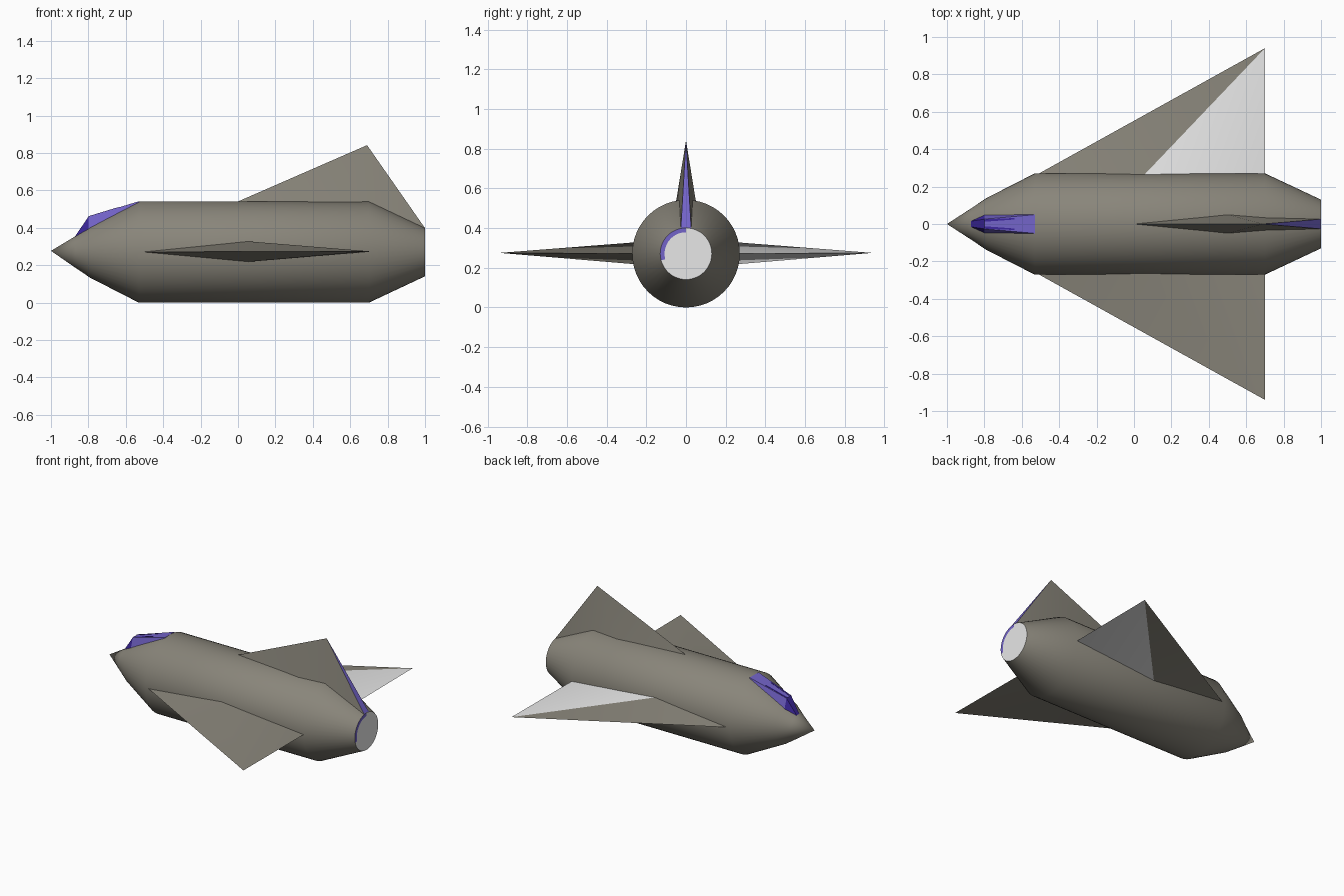
import bpy, bmesh, math

if "Cube" in bpy.data.objects:
    bpy.data.objects.remove(bpy.data.objects["Cube"])

AXIS = 0.271  # height of the fuselage centre line


def mat(name, rgb):
    m = bpy.data.materials.new(name)
    m.diffuse_color = (*rgb, 1)
    m.use_nodes = True
    m.node_tree.nodes["Principled BSDF"].inputs["Base Color"].default_value = m.diffuse_color
    return m


GREY = mat("warm_grey", (0.25, 0.235, 0.195))
WHITE = mat("white", (0.8, 0.8, 0.8))
VIOLET = mat("violet", (0.17, 0.125, 0.58))
INDIGO = mat("dark_indigo", (0.045, 0.02, 0.33))


def build(name, verts, faces, mats, rule=None, smooth=True):
    """Mesh object with outward normals; rule(face) gives the material slot."""
    bm = bmesh.new()
    vs = [bm.verts.new(v) for v in verts]
    for f in faces:
        bm.faces.new([vs[i] for i in f])
    bmesh.ops.recalc_face_normals(bm, faces=bm.faces)
    bm.normal_update()
    for f in bm.faces:
        f.material_index = rule(f) if rule else 0
    me = bpy.data.meshes.new(name)
    bm.to_mesh(me)
    bm.free()
    for m in mats:
        me.materials.append(m)
    if smooth:
        me.shade_smooth()
        me.set_sharp_from_angle(angle=math.radians(32))
    ob = bpy.data.objects.new(name, me)
    bpy.context.collection.objects.link(ob)
    return ob


# Fuselage: rings along x, closed by nose tip and exhaust disc
N = 48
rings = [(-0.87, 0.084), (-0.79, 0.138), (-0.53, 0.271), (0.70, 0.271),
         (1.0, 0.13), (1.0, 0.108)]
verts = [(x, r * math.sin(2 * math.pi * i / N), AXIS + r * math.cos(2 * math.pi * i / N))
         for x, r in rings for i in range(N)]
verts += [(-1.0, 0, 0.277), (1.0, 0, AXIS)]
nose, tail = len(verts) - 2, len(verts) - 1
faces = []
for i in range(N):
    j = (i + 1) % N
    faces.append((nose, i, j))
    for k in range(len(rings) - 1):
        faces.append((k * N + i, k * N + j, (k + 1) * N + j, (k + 1) * N + i))
    b = (len(rings) - 1) * N
    faces.append((b + i, tail, b + j))


def hull_rule(f):
    c = f.calc_center_median()
    if c.x < 0.99:
        return 0
    rim = math.hypot(c.y, c.z - AXIS) > 0.1
    return 2 if rim and c.y < 0 and c.z > 0.24 else 1  # violet arc on the disc rim


build("fuselage", verts, faces, [GREY, WHITE, VIOLET], hull_rule)

# Delta wings: diamond root section tapering to a point; one has a white rear panel
for side, name in ((1, "left_wing"), (-1, "right_wing")):
    y = 0.258 * side
    v = [(-0.53, y, AXIS), (0.05, y, 0.328), (0.70, y, AXIS), (0.05, y, 0.218),
         (0.70, 0.94 * side, 0.275)]
    f = [(0, 1, 4), (1, 2, 4), (2, 3, 4), (3, 0, 4), (0, 1, 2, 3)]
    build(name, v, f, [GREY, WHITE],
          lambda f, s=side: int(s > 0 and f.calc_center_median().x > 0.4))

# Tail fin with violet trailing face
v = [(0.0, 0, 0.541), (0.5, 0.05, 0.533), (1.0, 0.026, 0.398), (1.0, -0.026, 0.398),
     (0.5, -0.05, 0.533), (0.69, 0, 0.842)]
f = [(0, 1, 5), (1, 2, 5), (2, 3, 5), (3, 4, 5), (4, 0, 5), (0, 1, 2, 3, 4)]
build("tail_fin", v, f, [GREY, VIOLET],
      lambda f: int(f.normal.x > 0.6))

# Cockpit canopy: dark windscreen in front, violet body behind
v = []
for s in (1, -1):
    v += [(-0.877, 0.014 * s, 0.345), (-0.80, 0.05 * s, 0.385), (-0.53, 0.05 * s, 0.525),
          (-0.80, 0.026 * s, 0.46), (-0.53, 0.05 * s, 0.542)]
f = [(0, 1, 3), (1, 2, 4, 3), (5, 6, 8), (6, 7, 9, 8),
     (0, 3, 8, 5), (3, 4, 9, 8), (2, 4, 9, 7), (0, 1, 2, 7, 6, 5)]
build("canopy", v, f, [VIOLET, INDIGO],
      lambda f: int(f.calc_center_median().x < -0.78), smooth=False)

# Dark slits on top of the canopy
for s, name in ((1, "canopy_slit_left"), (-1, "canopy_slit_right")):
    def top(x):
        return 0.46 + (x + 0.80) * 0.082 / 0.27
    v = [(x, yy * s, top(x) + dz) for dz in (-0.004, 0.002)
         for x, yy in ((-0.80, 0.012), (-0.80, 0.025), (-0.64, 0.032), (-0.64, 0.024))]
    f = [(0, 1, 2, 3), (4, 5, 6, 7)] + [(i, (i + 1) % 4, 4 + (i + 1) % 4, 4 + i) for i in range(4)]
    build(name, v, f, [INDIGO], smooth=False)
